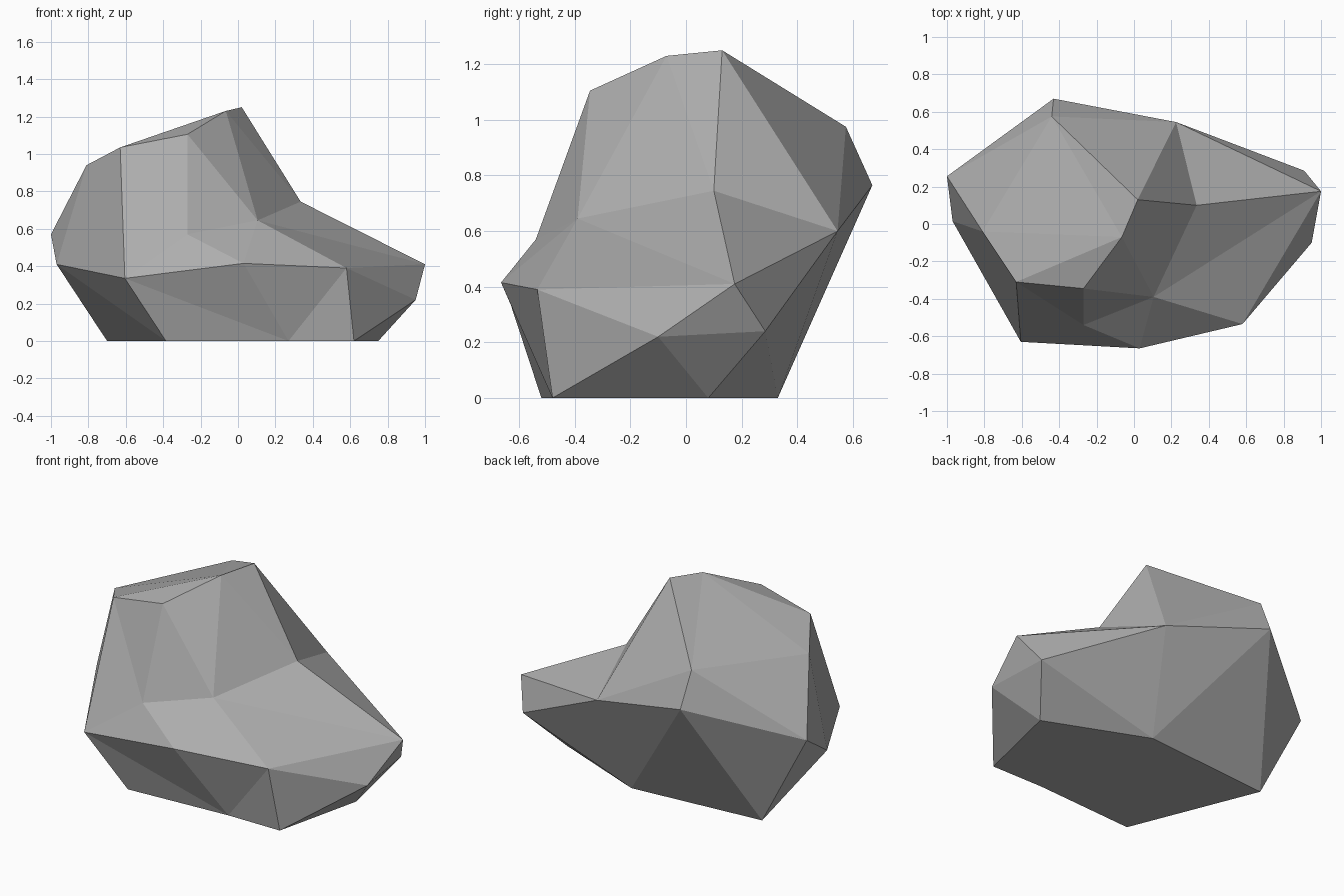
import bpy
import bmesh

cube = bpy.data.objects.get("Cube")
if cube:
    bpy.data.objects.remove(cube, do_unlink=True)

bm = bmesh.new()


def ring(*points):
    return [bm.verts.new(p) for p in points]


def zip_loops(lower, upper, moves):
    """Join two closed loops with triangles; each move steps up (u) or down (d)."""
    low = up = 0
    for move in moves:
        a, b = lower[low % len(lower)], upper[up % len(upper)]
        if move == "d":
            low += 1
            tip = lower[low % len(lower)]
        else:
            up += 1
            tip = upper[up % len(upper)]
        bm.faces.new((a, tip, b))


def fan(centre, rim):
    for a, b in zip(rim, rim[1:]):
        bm.faces.new((centre, a, b))


# Flat base, anticlockwise from the front right corner
base = ring((-.385, -.52, 0), (.27, -.48, 0), (.62, -.48, 0),
            (.75, .08, 0), (.14, .33, 0), (-.70, .26, 0))

# Widest outline of the boulder
front_a, front_b, front_c = ring((-.605, -.63, .335), (.03, -.665, .415), (.58, -.535, .39))
chin_a, chin_b, ledge_tip = ring((.95, -.10, .22), (.91, .285, .24), (1, .175, .41))
back_a, back_b = ring((.225, .545, .60), (-.43, .67, .765))
side_a, side_b = ring((-1, .255, .57), (-.97, .015, .41))

# Valley where the low ledge meets the tall crag
valley_a, valley_b, valley_c = ring((-.27, -.54, .57), (.105, -.39, .645), (.335, .10, .745))

# Crest of the crag
peak, crest_back, crest_side, crest_front = ring(
    (.02, .13, 1.25), (-.44, .575, .975), (-.81, -.04, .94), (-.63, -.31, 1.035))
brow, summit = ring((-.27, -.345, 1.105), (-.065, -.07, 1.23))

# Undercut skirt from the base to the outline
zip_loops(base, [front_a, front_b, front_c, chin_a, chin_b, back_a, back_b, side_a, side_b],
          "duududu" "duuduudu")

# Walls from the outline to the valley and crest
zip_loops([front_a, front_b, front_c, ledge_tip, back_a, back_b, side_a, side_b],
          [valley_a, valley_b, valley_c, peak, crest_back, crest_side, crest_front],
          "duddud" "uudduddu" "u")

# Ledge end, brow, top and underside
fan(ledge_tip, [front_c, chin_a, chin_b, back_a])
fan(brow, [crest_front, valley_a, valley_b])
fan(summit, [valley_b, valley_c, peak, crest_back, crest_side, crest_front, brow, valley_b])
bm.faces.new(base[::-1])
bmesh.ops.recalc_face_normals(bm, faces=bm.faces)

mesh = bpy.data.meshes.new("boulder")
bm.to_mesh(mesh)
bm.free()
boulder = bpy.data.objects.new("boulder", mesh)
bpy.context.collection.objects.link(boulder)

# Stone colour
stone = bpy.data.materials.new("grey stone")
stone.use_nodes = True
colour = (.42, .42, .42, 1)
stone.diffuse_color = colour
stone.node_tree.nodes["Principled BSDF"].inputs["Base Color"].default_value = colour
mesh.materials.append(stone)
